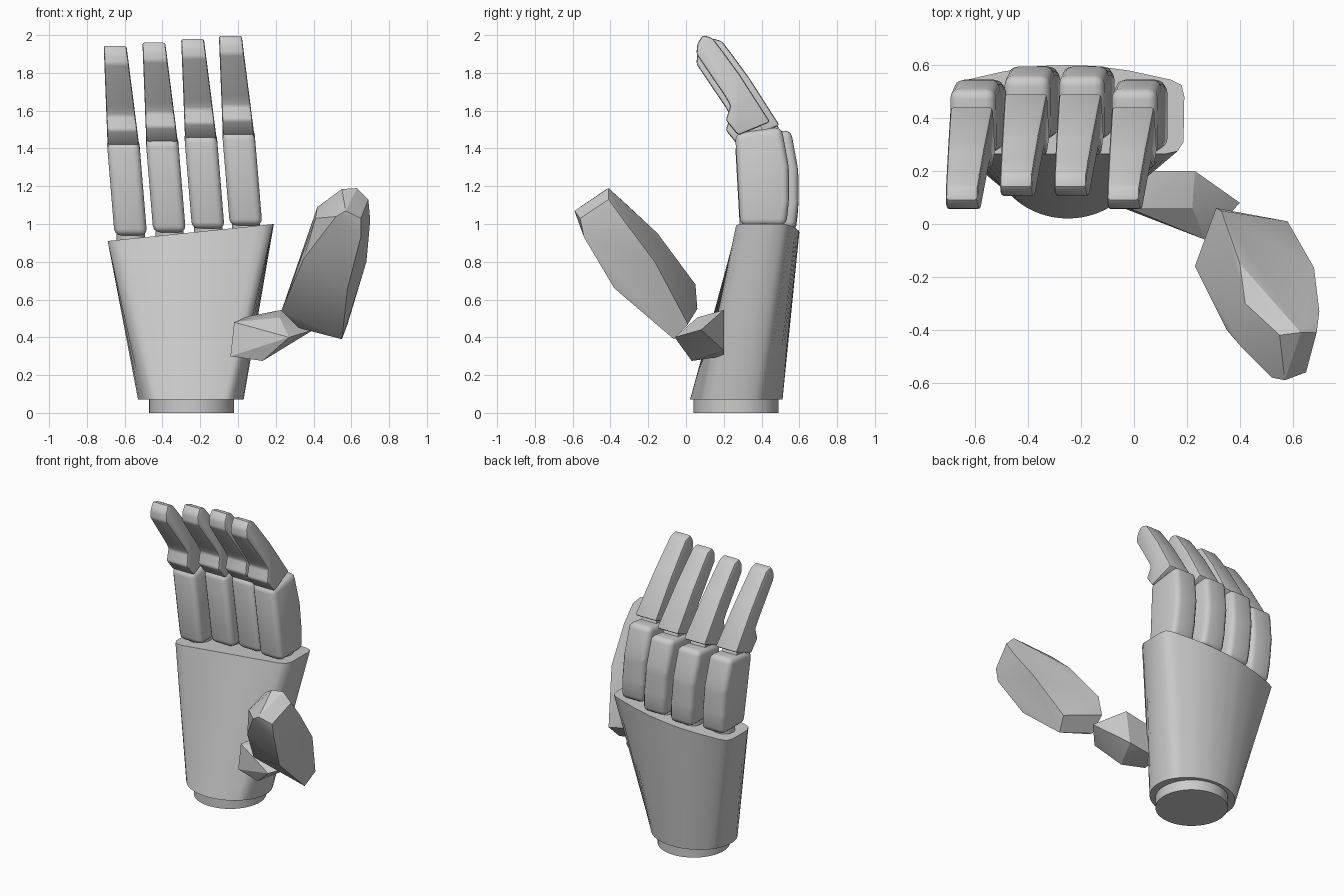
import bpy, bmesh, math
from mathutils import Vector

if "Cube" in bpy.data.objects:
    bpy.data.objects.remove(bpy.data.objects["Cube"], do_unlink=True)

grey = bpy.data.materials.new("light_grey")
grey.use_nodes = True
COLOUR = (0.6, 0.6, 0.6, 1)
grey.diffuse_color = COLOUR
grey.node_tree.nodes["Principled BSDF"].inputs["Base Color"].default_value = COLOUR


def finish(bm, name, angle=35):
    """Turn a bmesh into a named, smoothed object."""
    bmesh.ops.recalc_face_normals(bm, faces=bm.faces)
    mesh = bpy.data.meshes.new(name)
    bm.to_mesh(mesh)
    bm.free()
    mesh.materials.append(grey)
    obj = bpy.data.objects.new(name, mesh)
    bpy.context.collection.objects.link(obj)
    bpy.ops.object.select_all(action='DESELECT')
    obj.select_set(True)
    bpy.context.view_layer.objects.active = obj
    bpy.ops.object.shade_smooth_by_angle(angle=math.radians(angle))
    return obj


def loft(bm, lower, upper):
    """Skin two matching closed rings and cap both ends."""
    a = [bm.verts.new(p) for p in lower]
    b = [bm.verts.new(p) for p in upper]
    for i in range(len(a)):
        j = (i + 1) % len(a)
        bm.faces.new((a[i], a[j], b[j], b[i]))
    bm.faces.new(a[::-1])
    bm.faces.new(b)


def cylinder(name, centre, radius, z0, z1, sides=40):
    ring = [(centre[0] + radius * math.cos(t), centre[1] + radius * math.sin(t))
            for t in (2 * math.pi * i / sides for i in range(sides))]
    bm = bmesh.new()
    loft(bm, [(x, y, z0) for x, y in ring], [(x, y, z1) for x, y in ring])
    return finish(bm, name)


def hull(name, points, bevel=0.0):
    bm = bmesh.new()
    for p in points:
        bm.verts.new(p)
    bmesh.ops.convex_hull(bm, input=bm.verts)
    bmesh.ops.dissolve_limit(bm, angle_limit=math.radians(4), verts=bm.verts, edges=bm.edges)
    if bevel:
        bmesh.ops.bevel(bm, geom=bm.edges[:], offset=bevel, segments=2, profile=0.5,
                        affect='EDGES', clamp_overlap=True)
    return finish(bm, name, 22)


# Wrist and palm: a round wrist lofted to a slanted, rounded knuckle outline
cylinder("wrist", (-0.245, 0.265), 0.225, 0, 0.1, 64)

outline = [(-0.62, 0.265), (0.12, 0.265), (0.165, 0.275), (0.187, 0.31), (0.19, 0.48),
           (0.18, 0.525), (0.14, 0.545), (-0.02, 0.58), (-0.15, 0.597), (-0.25, 0.6),
           (-0.36, 0.597), (-0.5, 0.575), (-0.63, 0.545), (-0.675, 0.525),
           (-0.69, 0.48), (-0.69, 0.32), (-0.67, 0.28)]
top = []
for i, p in enumerate(outline):
    a, b = Vector(p), Vector(outline[(i + 1) % len(outline)])
    n = max(1, round((b - a).length / 0.03))
    top += [a.lerp(b, k / n) for k in range(n)]
lower, upper = [], []
for p in top:
    t = math.atan2((p.y - 0.43) / 0.17, (p.x + 0.25) / 0.44)
    lower.append((-0.25 + 0.28 * math.cos(t), 0.266 + 0.245 * math.sin(t), 0.07))
    upper.append((p.x, p.y, 0.91 + (p.x + 0.69) * 0.102))
bm = bmesh.new()
loft(bm, lower, upper)
finish(bm, "palm", 40)


# Fingers: side profiles (y, z) extruded across x, leaning and tapering upwards
def segment(name, profile, offset, bevel, segments, width):
    def ring(side):
        return [(offset[0] + 0.042 - 0.083 * (z - 1) + side * width(z) / 2,
                 y + offset[1], z + offset[2]) for y, z in profile]
    bm = bmesh.new()
    loft(bm, ring(-1), ring(1))
    bmesh.ops.recalc_face_normals(bm, faces=bm.faces)
    if bevel:
        bmesh.ops.bevel(bm, geom=bm.edges[:], offset=bevel, segments=segments,
                        profile=0.5, affect='EDGES', clamp_overlap=True)
    return finish(bm, name)


LOWER = [(0.287, 0.992), (0.26, 1.48), (0.505, 1.515), (0.545, 1.3), (0.545, 1.12), (0.53, 0.992)]
UPPER = [(0.055, 1.90), (0.06, 1.955), (0.09, 2.0), (0.14, 1.985), (0.19, 1.92), (0.285, 1.79),
         (0.445, 1.54), (0.275, 1.47), (0.21, 1.55), (0.235, 1.625), (0.21, 1.67)]
JOINT = [(0.31, 1.44), (0.29, 1.52), (0.38, 1.56), (0.42, 1.46)]

fingers = [("little", -0.61, 0.0, -0.053), ("ring", -0.405, 0.05, -0.036),
           ("middle", -0.2, 0.05, -0.017), ("index", 0.0, 0.0, 0.0)]
for label, dx, dy, dz in fingers:
    off = (dx, dy, dz)
    segment(label + "_lower_segment", LOWER, off, 0.035, 3, lambda z: 0.172)
    segment(label + "_upper_segment", UPPER, off, 0.012, 2,
            lambda z: 0.167 - 0.088 * max(0, z - 1.47))
    segment(label + "_joint", JOINT, off, 0, 1, lambda z: 0.11)
    cylinder(label + "_knuckle", (dx + 0.042, 0.41 + dy), 0.075, 0.9 + dz, 1.02 + dz)

# Thumb: faceted base block and a long faceted tip
hull("thumb_base", [(-0.04, 0.06, 0.30), (-0.02, 0.06, 0.48), (0.05, 0.2, 0.51),
                    (0.23, 0.2, 0.545), (0.40, 0.08, 0.44), (0.13, 0.03, 0.275),
                    (0.27, -0.06, 0.40), (0.2, 0.2, 0.33), (-0.02, 0.2, 0.3),
                    (0.22, 0.06, 0.505)])
hull("thumb_tip", [(0.31, 0.06, 0.55), (0.33, 0.05, 0.68), (0.40, -0.15, 0.95),
                   (0.42, -0.30, 1.09), (0.55, -0.42, 1.185), (0.63, -0.41, 1.19),
                   (0.69, -0.41, 1.13), (0.70, -0.33, 1.02), (0.68, -0.165, 0.80),
                   (0.58, 0.01, 0.47), (0.55, -0.064, 0.39), (0.58, -0.38, 0.66),
                   (0.65, -0.54, 0.93), (0.65, -0.56, 1.03), (0.57, -0.59, 1.07),
                   (0.52, -0.58, 1.04), (0.41, -0.47, 1.03), (0.35, -0.40, 0.82),
                   (0.23, -0.16, 0.54), (0.32, -0.02, 0.45)])
